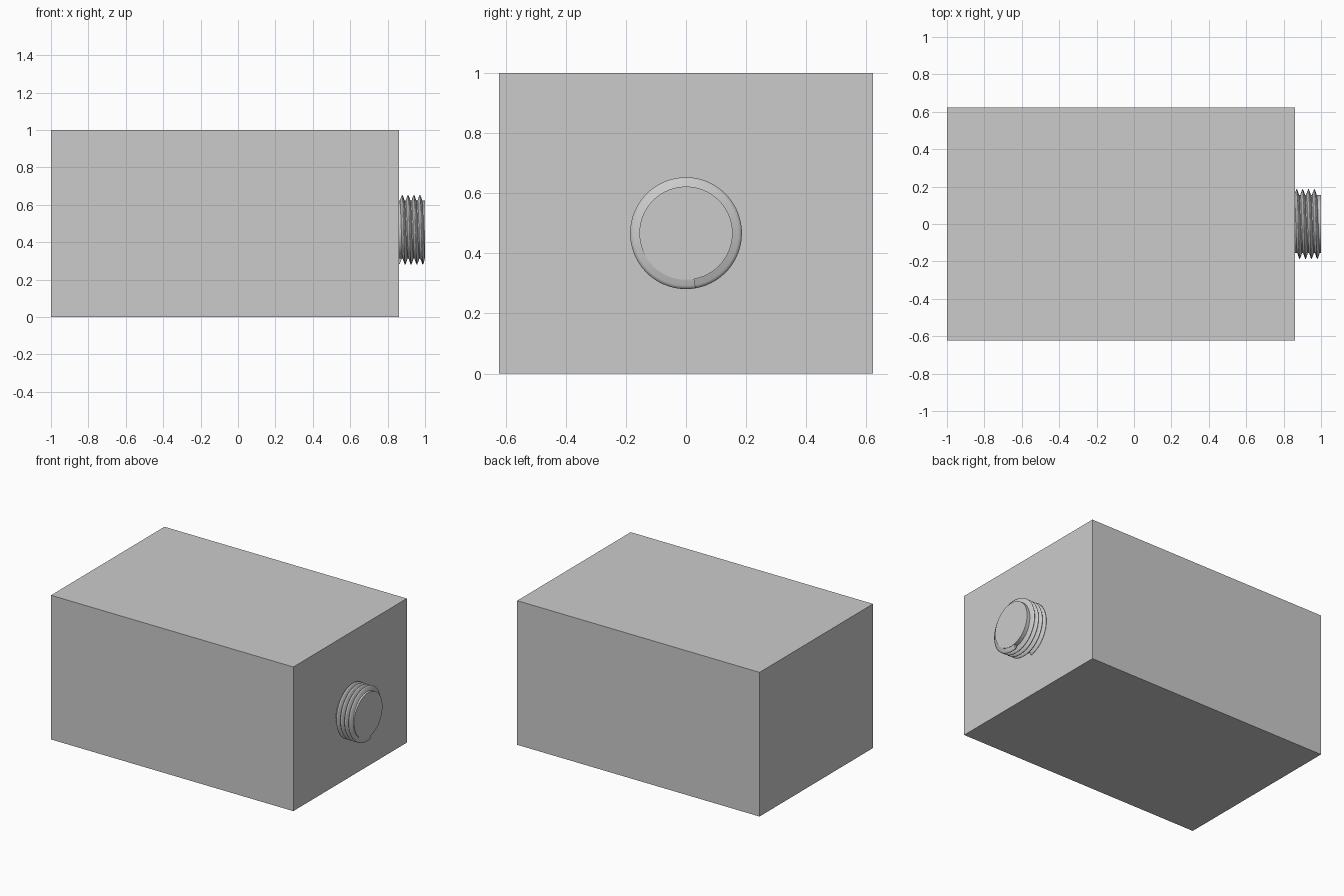
import bpy, bmesh, math
from mathutils import Matrix

if "Cube" in bpy.data.objects:
    bpy.data.objects.remove(bpy.data.objects["Cube"])

grey = bpy.data.materials.new("light_grey")
grey.diffuse_color = (0.6, 0.6, 0.6, 1)
grey.use_nodes = True
grey.node_tree.nodes["Principled BSDF"].inputs["Base Color"].default_value = grey.diffuse_color

AXIS_Z = 0.467      # height of the stud axis
FACE_X = 0.86       # face of the block carrying the stud
CORE_R = 0.155


def finish(name, bm, smooth=None):
    bmesh.ops.recalc_face_normals(bm, faces=bm.faces)
    mesh = bpy.data.meshes.new(name)
    bm.to_mesh(mesh)
    bm.free()
    mesh.materials.append(grey)
    obj = bpy.data.objects.new(name, mesh)
    bpy.context.collection.objects.link(obj)
    if smooth is not None:
        bpy.ops.object.select_all(action='DESELECT')
        obj.select_set(True)
        bpy.context.view_layer.objects.active = obj
        bpy.ops.object.shade_smooth_by_angle(angle=math.radians(smooth))
    return obj


# Rectangular block
bm = bmesh.new()
bmesh.ops.create_cube(bm, size=1, matrix=Matrix.Translation(((FACE_X - 1) / 2, 0, 0.5))
                      @ Matrix.Diagonal((FACE_X + 1, 1.244, 1.0, 1)))
finish("block", bm)

# Stud core, slightly sunk into the block
bm = bmesh.new()
bmesh.ops.create_cone(bm, cap_ends=True, segments=64, radius1=CORE_R, radius2=CORE_R,
                      depth=0.16, matrix=Matrix.Translation((0.92, 0, AXIS_Z))
                      @ Matrix.Rotation(math.pi / 2, 4, 'Y'))
finish("stud_core", bm, 30)

# Helical thread: a pointed ridge swept four turns around the core
PITCH, TURNS, STEPS = 0.0315, 4, 64
START_X, START_ANGLE = 0.863, math.radians(-80)
ridge = [(-0.0145, 0.150), (-0.006, 0.175), (-0.0015, 0.186),
         (0.0015, 0.186), (0.006, 0.175), (0.0145, 0.150)]   # (along axis, radius)
bm = bmesh.new()
rings = []
for i in range(TURNS * STEPS + 1):
    turn = i / STEPS
    a = START_ANGLE + turn * math.tau
    x = START_X + turn * PITCH
    rings.append([bm.verts.new((min(x + dx, 0.9995), r * math.cos(a), AXIS_Z + r * math.sin(a)))
                  for dx, r in ridge])
n = len(ridge)
for r0, r1 in zip(rings, rings[1:]):
    for j in range(n):
        k = (j + 1) % n
        bm.faces.new((r0[j], r0[k], r1[k], r1[j]))
bm.faces.new(rings[0])
bm.faces.new(rings[-1])
finish("stud_thread", bm, 75)
